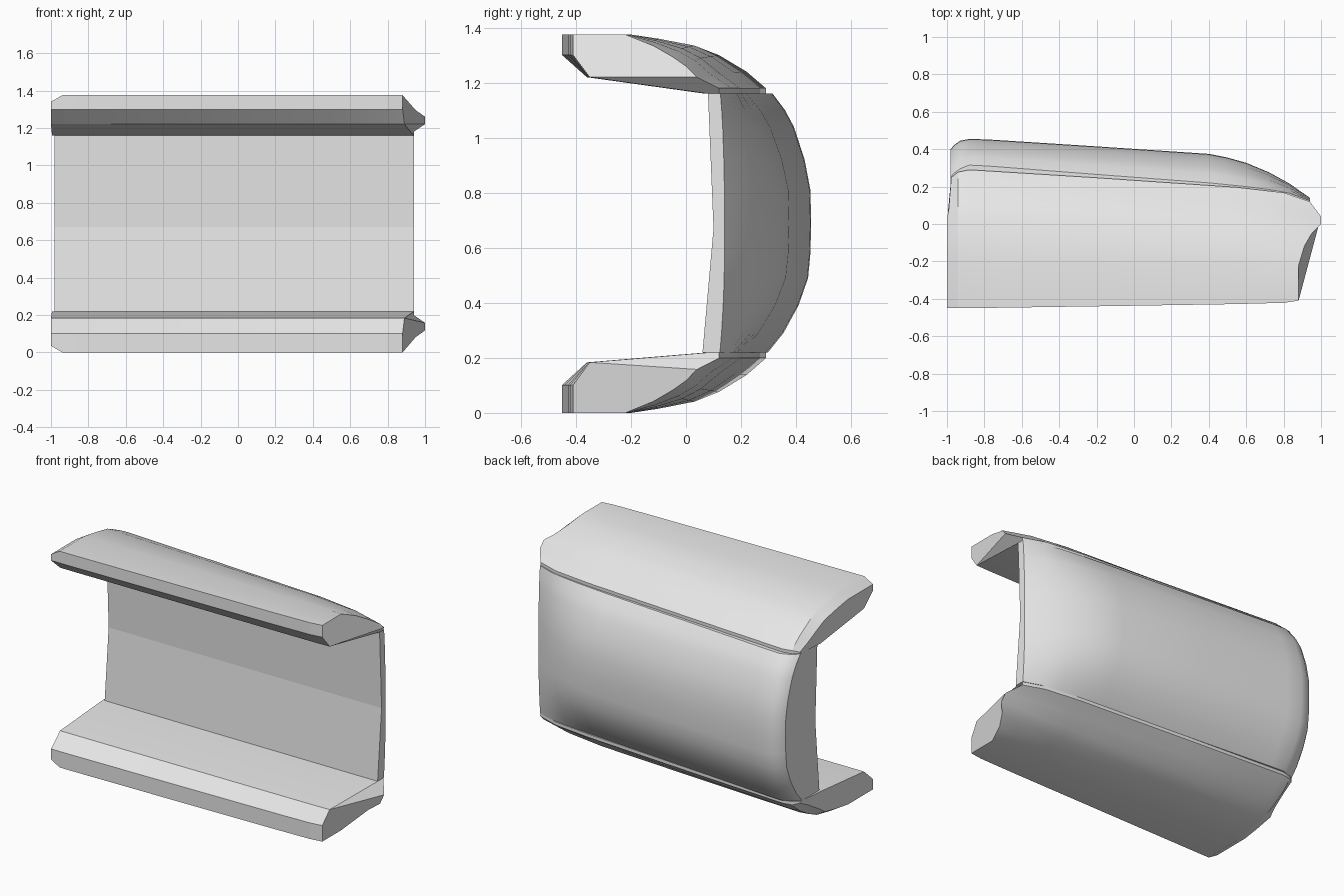
import bpy, bmesh, math

cube = bpy.data.objects.get("Cube")
if cube:
    bpy.data.objects.remove(cube, do_unlink=True)

grey = bpy.data.materials.new("light_grey")
grey.use_nodes = True
grey.diffuse_color = (0.8, 0.8, 0.8, 1)
grey.node_tree.nodes["Principled BSDF"].inputs["Base Color"].default_value = (0.8, 0.8, 0.8, 1)


def loft(name, sections, caps_start, caps_end):
    """Skin closed sections; each cap is a list of point-index loops."""
    bm = bmesh.new()
    rings = [[bm.verts.new(p) for p in s] for s in sections]
    for a, b in zip(rings, rings[1:]):
        for i in range(len(a)):
            j = (i + 1) % len(a)
            bm.faces.new((a[i], a[j], b[j], b[i]))
    for ring, caps in ((rings[0], caps_start), (rings[-1], caps_end)):
        for loop in caps:
            bm.faces.new([ring[i] for i in loop])
    bmesh.ops.recalc_face_normals(bm, faces=bm.faces)
    mesh = bpy.data.meshes.new(name)
    bm.to_mesh(mesh)
    bm.free()
    mesh.materials.append(grey)
    obj = bpy.data.objects.new(name, mesh)
    bpy.context.collection.objects.link(obj)
    bpy.ops.object.select_all(action='DESELECT')
    obj.select_set(True)
    bpy.context.view_layer.objects.active = obj
    bpy.ops.object.shade_smooth_by_angle(angle=math.radians(28))
    # the inner side is made of flat facets
    for poly in mesh.polygons:
        if poly.normal.y < -0.9:
            poly.use_smooth = False
    return obj


def lerp(a, b, t):
    return a + (b - a) * t


# Back panel: x, edge depth, middle depth along the length
stations = [(-0.98, 0.25, 0.40), (-0.965, 0.27, 0.42), (-0.93, 0.295, 0.445),
            (-0.88, 0.315, 0.455), (-0.78, 0.31, 0.452), (-0.2, 0.265, 0.415),
            (0.4, 0.22, 0.375), (0.5, 0.21, 0.355), (0.6, 0.20, 0.327),
            (0.72, 0.185, 0.277), (0.83, 0.165, 0.217), (0.94, 0.125, 0.14)]
# Height and bulge share of the outer curve
bulge = [(1.16, 0), (1.1, 0.32), (1.04, 0.55), (0.92, 0.83), (0.81, 0.98), (0.69, 1),
         (0.58, 0.98), (0.49, 0.92), (0.39, 0.67), (0.29, 0.28), (0.22, -0.12)]
inner = [(0.06, 0.22), (0.10, 0.67), (0.08, 1.16)]
sections = [[(x, lerp(e, m, b), z) for z, b in bulge] + [(x, y, z) for y, z in inner]
            for x, e, m in stations]
whole = [list(range(len(sections[0])))]
loft("back_panel", sections, whole, whole)


def shell(name, lip, chamfer, to_z):
    """Curved flange; depths are measured inward from its outer face."""
    # y and depth of the full section, front to back, then inside
    full = [(-0.45, 0), (-0.2, 0), (-0.1, 0.015), (0.03, 0.04), (0.12, 0.075),
            (0.22, 0.135), (0.29, 0.195), (0.29, 0.215),
            (0.07, 0.215), (-0.36, chamfer), (-0.45, lip)]
    # slanted end: x, y, depth
    end = [(0.88, -0.41, 0), (0.88, -0.22, 0), (0.91, -0.12, 0.04), (0.95, -0.05, 0.08),
           (1, 0.0, 0.115), (1, 0.04, 0.155), (0.94, 0.12, 0.195), (0.94, 0.12, 0.215),
           (0.94, 0.08, 0.215), (0.89, -0.35, chamfer), (0.88, -0.41, lip)]
    # bevelled end, pulled in on the outer side
    start = []
    for i, (y, d) in enumerate(full):
        outer = i < 7
        x = -1 if y < 0.05 else -1 + 0.08 * y
        start.append((x, y - (0.04 if y > 0.1 else 0), min(d + 0.035 * outer, 0.205) if outer else d))
    rows = [start]
    for x, ty, td in ((-0.94, 0, 0), (-0.88, 0, 0), (-0.2, 0.25, 0.1),
                      (0.55, 0.55, 0.25), (0.8, 0.72, 0.5)):
        rows.append([(x, lerp(f[0], e[1], ty) - (0.012 if x < -0.9 and f[0] > 0.1 else 0),
                      lerp(f[1], e[2], td)) for f, e in zip(full, end)])
    rows.append(end)
    rows = [[(x, y, to_z(d)) for x, y, d in row] for row in rows]
    loft(name, rows, [list(range(len(full)))], [[0, 1, 2, 3, 4, 5, 9, 10], [5, 6, 7, 8, 9]])


# Upper and lower flanges
shell("top_flange", 0.075, 0.155, lambda d: 1.375 - d)
shell("bottom_flange", 0.10, 0.18, lambda d: d * 1.02)
